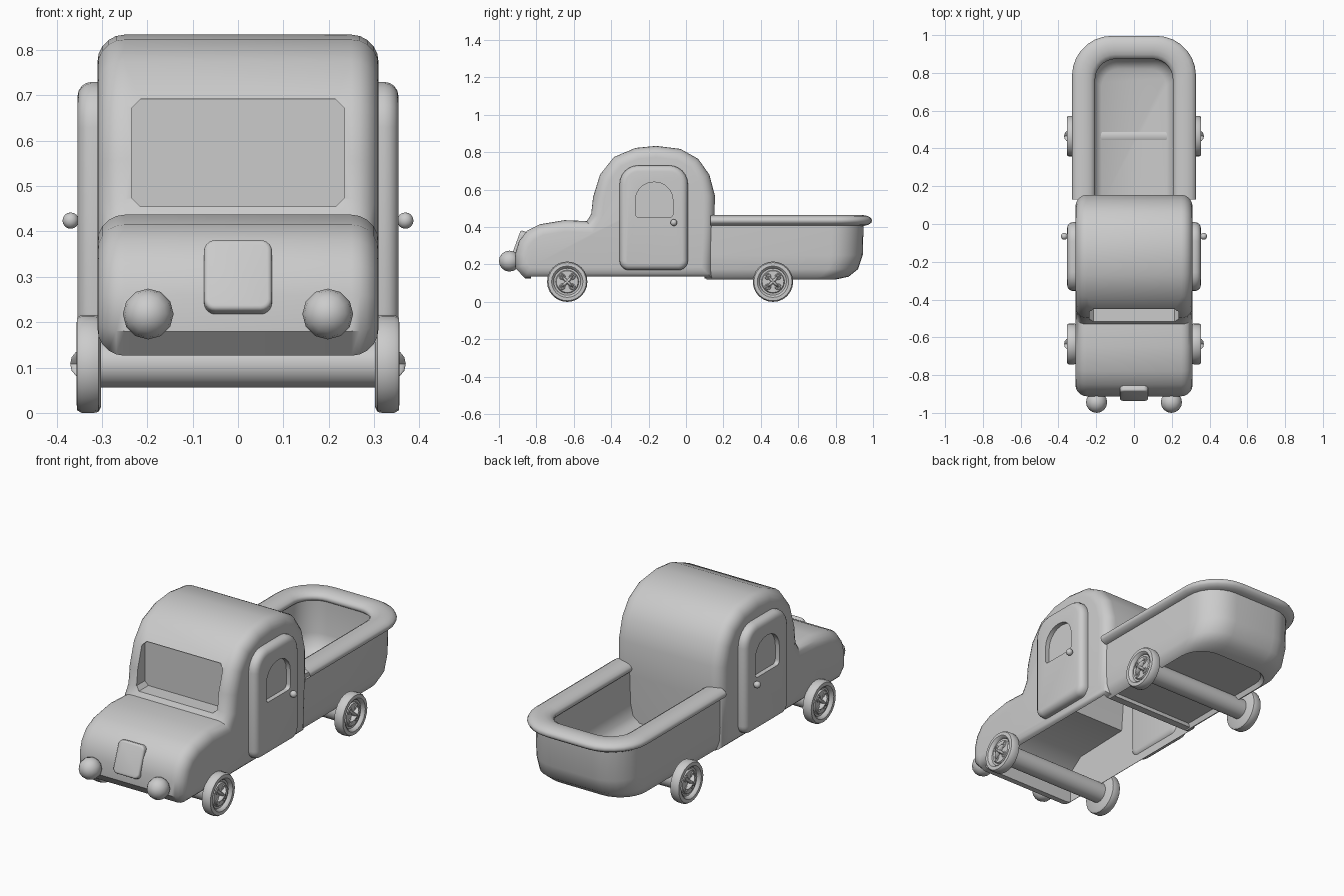
import bpy, bmesh
from math import sin, cos, pi, radians
from mathutils import Vector

if "Cube" in bpy.data.objects:
    bpy.data.objects.remove(bpy.data.objects["Cube"])


def activate(ob):
    bpy.ops.object.select_all(action='DESELECT')
    ob.select_set(True)
    bpy.context.view_layer.objects.active = ob


def smooth(ob, angle=35):
    activate(ob)
    bpy.ops.object.shade_smooth_by_angle(angle=radians(angle))


def loft(name, rings, closed=True, wrap=False, caps=(True, True)):
    """Skin a list of equal point rings."""
    bm = bmesh.new()
    rows = [[bm.verts.new(p) for p in r] for r in rings]
    n = len(rows[0])
    pairs = list(zip(rows, rows[1:])) + ([(rows[-1], rows[0])] if wrap else [])
    for a, b in pairs:
        for i in range(n if closed else n - 1):
            j = (i + 1) % n
            bm.faces.new((a[i], a[j], b[j], b[i]))
    if caps[0]:
        bm.faces.new(rows[0][::-1])
    if caps[1]:
        bm.faces.new(rows[-1])
    bmesh.ops.recalc_face_normals(bm, faces=bm.faces)
    me = bpy.data.meshes.new(name)
    bm.to_mesh(me)
    bm.free()
    ob = bpy.data.objects.new(name, me)
    bpy.context.collection.objects.link(ob)
    return ob


def prism(name, pts, axis, a, b):
    place = {'x': lambda u, v, w: (w, u, v), 'y': lambda u, v, w: (u, w, v)}[axis]
    return loft(name, [[place(u, v, w) for u, v in pts] for w in (a, b)])


def rounded(u0, u1, v0, v1, rb, rt, n=5):
    pts = []
    for cu, cv, r, start in ((u1 - rt, v1 - rt, rt, 0), (u0 + rt, v1 - rt, rt, 1),
                             (u0 + rb, v0 + rb, rb, 2), (u1 - rb, v0 + rb, rb, 3)):
        for i in range(n + 1):
            a = (start + i / n) * pi / 2
            pts.append((cu + r * cos(a), cv + r * sin(a)))
    return pts


def apply_mod(ob, kind, **settings):
    m = ob.modifiers.new(kind.lower(), kind)
    for k, v in settings.items():
        setattr(m, k, v)
    activate(ob)
    bpy.ops.object.modifier_apply(modifier=m.name)


def cut(ob, cutter):
    apply_mod(ob, 'BOOLEAN', operation='DIFFERENCE', solver='EXACT', object=cutter)
    bpy.data.objects.remove(cutter)


def ball(name, loc, scale, seg=16, rings=10, rot=(0, 0, 0)):
    bpy.ops.mesh.primitive_uv_sphere_add(segments=seg, ring_count=rings, radius=1,
                                         location=loc, rotation=rot)
    ob = bpy.context.object
    ob.name, ob.scale = name, scale
    smooth(ob, 60)
    return ob


def inset(pts, d):
    """Mitred inward offset of a clockwise (y, z) outline."""
    out = []
    for i, p in enumerate(pts):
        p = Vector(p)
        e1 = (p - Vector(pts[i - 1])).normalized()
        e2 = (Vector(pts[(i + 1) % len(pts)]) - p).normalized()
        n1, n2 = Vector((e1.y, -e1.x)), Vector((e2.y, -e2.x))
        out.append(p + (n1 + n2) * d / (1 + n1.dot(n2)))
    return out


# Cab and hood: side outline with rounded flanks, hollow from below
outline = [(-.86, .126), (-.912, .18), (-.912, .26), (-.893, .325), (-.85, .38), (-.78, .415),
           (-.65, .437), (-.53, .432), (-.507, .47), (-.497, .56), (-.46, .68), (-.385, .775),
           (-.27, .823), (-.16, .834), (-.03, .818), (.065, .765), (.125, .68), (.154, .57),
           (.153, .40), (.14, .126)]
R, STEPS = .06, 5
sections = []
for i in range(STEPS + 1):
    a = pi / 2 * i / STEPS
    sections.append((.31 - R + R * sin(a), R - R * cos(a)))
layers = [(-x, d) for x, d in reversed(sections)] + sections
cab = loft('cab', [[(x, p[0], p[1]) for p in inset(outline, d)] for x, d in layers])
hollow = [(-.83, .05), (-.83, .3), (-.75, .36), (-.43, .37), (-.41, .6), (-.33, .73),
          (-.16, .79), (0, .73), (.1, .58), (.1, .05)]
cut(cab, prism('cab_hollow', hollow, 'x', -.28, .28))
cut(cab, prism('windshield_cutter', rounded(-.235, .235, .455, .692, .02, .02, 1), 'y', -.6, -.437))
smooth(cab, 40)

# Grille panel on the nose
grille = prism('grille', rounded(-.075, .075, -.083, .083, .025, .025), 'y', -.02, .03)
grille.location = (0, -.893, .299)
grille.rotation_euler.x = radians(-20)
apply_mod(grille, 'BEVEL', width=.01, segments=3, limit_method='ANGLE', angle_limit=radians(50))
smooth(grille)

# Doors with arched windows, mirrored
door = prism('doors', rounded(-.355, .01, .17, .73, .05, .1, 6), 'x', .27, .354)
apply_mod(door, 'BEVEL', width=.032, segments=4, limit_method='ANGLE', angle_limit=radians(50))
cut(door, prism('window_cutter', rounded(-.27, -.07, .45, .64, .02, .095, 5), 'x', .33, .4))
apply_mod(door, 'MIRROR', use_axis=(True, False, False))
smooth(door, 40)


# Cargo bed: U-shaped plan rings running up outside and down inside
def u_ring(w, y1, r, z, y0=.11, n=7):
    pts = [(w, y0, z)]
    for sx, start in ((1, 0), (-1, 1)):
        for i in range(n + 1):
            a = (start + i / n) * pi / 2
            pts.append((sx * (w - r) + r * cos(a), y1 - r + r * sin(a), z))
    return pts + [(-w, y0, z)]


bed = loft('cargo_bed', [u_ring(*s) for s in (
    (.24, .78, .12, .145), (.25, .80, .13, .12), (.272, .87, .15, .135), (.285, .92, .16, .175),
    (.29, .945, .17, .25), (.292, .95, .17, .43), (.22, .88, .12, .43), (.22, .88, .12, .25),
    (.208, .865, .11, .185), (.17, .82, .09, .155))], closed=False)
smooth(bed, 50)

# Flattened rolled rim around the bed
rim = []
for i in range(14):
    a = 2 * pi * i / 14
    c = cos(a)
    rim.append(u_ring(.267 + .061 * c, .935 + .061 * c, .16 + .05 * c, .435 + .03 * sin(a), y0=.13))
smooth(loft('bed_rim', rim, closed=False, wrap=True, caps=(False, False)), 60)

# Axles and button-like wheels
wheel_profile = [(.095, .302), (.106, .308), (.108, .318), (.108, .345), (.102, .355), (.084, .356),
                 (.076, .350), (.072, .338), (.062, .338), (.058, .345), (.01, .345)]
for end, y in (('front', -.635), ('rear', .465)):
    bpy.ops.mesh.primitive_cylinder_add(vertices=24, radius=.052, depth=.62,
                                        location=(0, y, .108), rotation=(0, pi / 2, 0))
    bpy.context.object.name = end + '_axle'
    smooth(bpy.context.object)
    for s, side in ((1, 'right'), (-1, 'left')):
        tag = f'{end}_{side}_'
        wheel = loft(tag + 'wheel', [[(s * x, y + r * cos(k * pi / 12), .108 + r * sin(k * pi / 12))
                                      for k in range(24)] for r, x in wheel_profile])
        smooth(wheel)
        for k in (1, -1):
            # crossed stitches
            ball(tag + 'stitch', (s * .346, y, .108), (.024, .042, .009), 12, 8,
                 (k * pi / 4, 0, 0))
            # stitch hole rings
            for m in (1, -1):
                bpy.ops.mesh.primitive_torus_add(
                    location=(s * .345, y + .027 * k, .108 + .027 * m), rotation=(0, pi / 2, 0),
                    major_radius=.013, minor_radius=.004, major_segments=12, minor_segments=6)
                bpy.context.object.name = tag + 'hole_ring'
                smooth(bpy.context.object, 70)

# Headlights and door knobs
for s, side in ((1, 'right'), (-1, 'left')):
    ball(side + '_headlight', (s * .198, -.944, .218), (.056,) * 3, 12, 8, (pi / 2, 0, 0))
    ball(side + '_door_knob', (s * .369, -.065, .424), (.018,) * 3, 12, 8)
